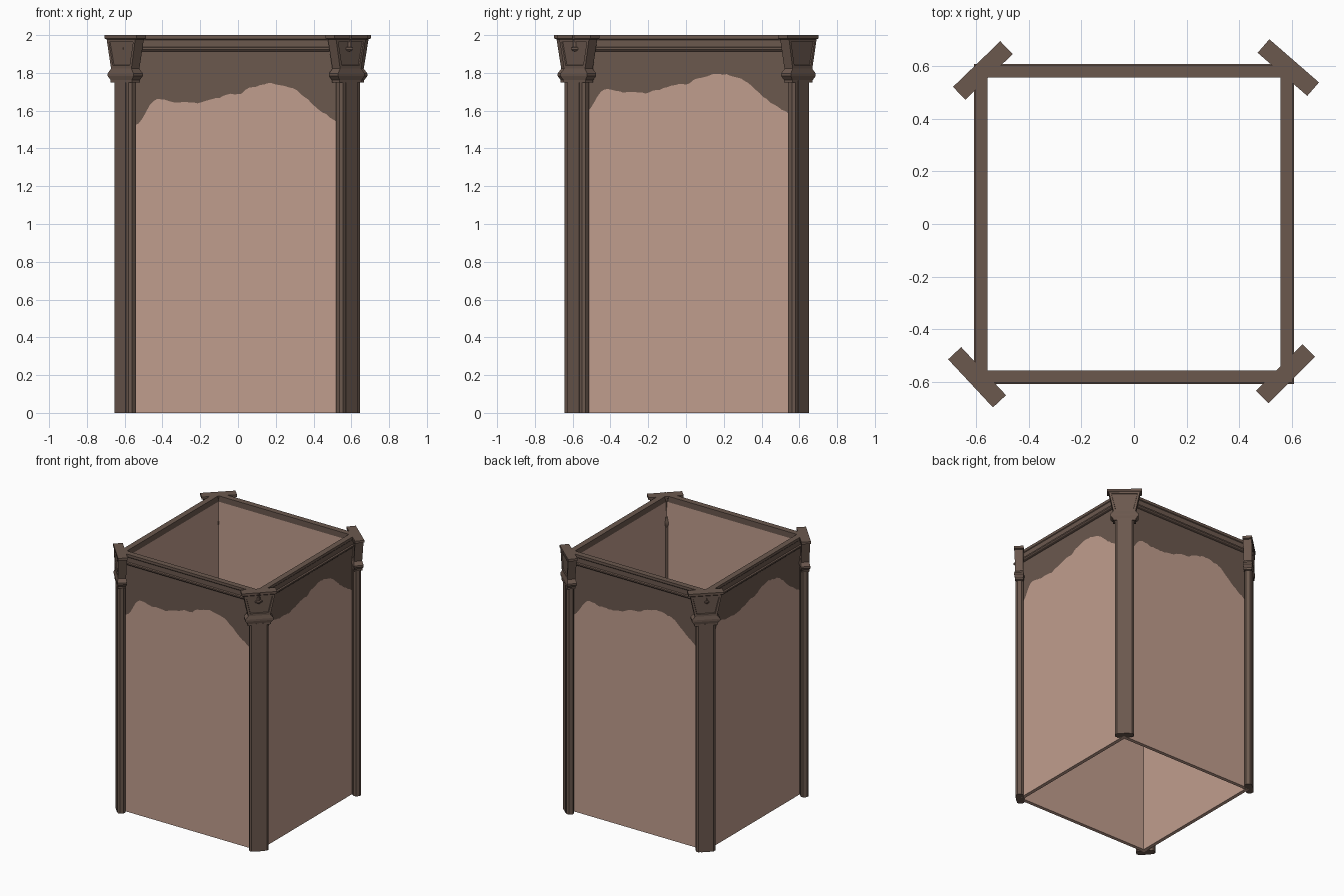
import bpy, bmesh, math, random
from mathutils import Matrix, Vector

if "Cube" in bpy.data.objects:
    bpy.data.objects.remove(bpy.data.objects["Cube"])

random.seed(4)


def material(name, col):
    m = bpy.data.materials.new(name)
    m.diffuse_color = (*col, 1)
    m.use_nodes = True
    m.node_tree.nodes["Principled BSDF"].inputs["Base Color"].default_value = m.diffuse_color
    return m


PINK = material("dusty pink plaster", (0.53, 0.34, 0.27))
BROWN = material("dark brown timber", (0.147, 0.098, 0.076))


def finish(bm, name, mats, matrix=Matrix.Identity(4)):
    me = bpy.data.meshes.new(name)
    bmesh.ops.remove_doubles(bm, verts=bm.verts, dist=1e-5)
    bmesh.ops.recalc_face_normals(bm, faces=bm.faces)
    bm.to_mesh(me)
    bm.free()
    for m in mats:
        me.materials.append(m)
    ob = bpy.data.objects.new(name, me)
    bpy.context.collection.objects.link(ob)
    ob.matrix_world = matrix
    return ob


def loft(bm, rings):
    """Closed loft through rings of points."""
    vs = [[bm.verts.new(p) for p in r] for r in rings]
    n = len(vs[0])
    faces = []
    for a, b in zip(vs, vs[1:]):
        for i in range(n):
            j = (i + 1) % n
            faces.append(bm.faces.new((a[i], a[j], b[j], b[i])))
    bm.faces.new(vs[0][::-1])
    bm.faces.new(vs[-1])
    return faces


def rect(w, d, z):
    return [(-w/2, -d/2, z), (w/2, -d/2, z), (w/2, d/2, z), (-w/2, d/2, z)]


# Ragged lower edge of the dark upper band, seen from outside (u, z)
EDGE = [(-.6, 1.50), (-.53, 1.53), (-.5, 1.57), (-.46, 1.64), (-.42, 1.665), (-.33, 1.645),
        (-.22, 1.64), (-.13, 1.66), (-.04, 1.69), (.01, 1.687), (.06, 1.72), (.17, 1.745),
        (.29, 1.722), (.36, 1.67), (.42, 1.61), (.51, 1.55), (.6, 1.50)]


def edge_z(u):
    for (a, za), (b, zb) in zip(EDGE, EDGE[1:]):
        if a <= u <= b:
            return za + (zb - za) * (u - a) / (b - a)


OUT, INN, TOP = 0.585, 0.558, 1.96


# Walls: pink inside and out, brown above the ragged edge on the outside
def wall(name, angle, lift):
    bm = bmesh.new()
    n = 60
    cols = []
    for i in range(n + 1):
        t = -1 + 2 * i / n
        z = edge_z(t * OUT) + lift + random.uniform(-.004, .004)
        pts = [(t*INN, -INN, TOP), (t*INN, -INN, 0), (t*OUT, -OUT, 0), (t*OUT, -OUT, z), (t*OUT, -OUT, TOP)]
        cols.append([bm.verts.new(p) for p in pts])
    for a, b in zip(cols, cols[1:]):
        for k in range(4):
            f = bm.faces.new((a[k], a[k+1], b[k+1], b[k]))
            f.material_index = 1 if k == 3 else 0
    finish(bm, name, [PINK, BROWN], Matrix.Rotation(angle, 4, 'Z'))


for name, k, lift in (("front_wall", 0, 0), ("right_wall", 1, .053),
                      ("back_wall", 2, 0), ("left_wall", 3, .053)):
    wall(name, k * math.pi / 2, lift)

# Top rail: mitred moulding with a small projecting ledge
PROFILE = [(.5575, 1.955), (.583, 1.955), (.583, 1.912), (.602, 1.917), (.608, 1.924),
           (.608, 1.934), (.598, 1.938), (.598, 1.975), (.602, 1.98), (.602, 2.0), (.5575, 2.0)]
bm = bmesh.new()
corners = [[bm.verts.new((sx * r, sy * r, z)) for r, z in PROFILE]
           for sx, sy in ((-1, -1), (1, -1), (1, 1), (-1, 1))]
for k in range(4):
    a, b = corners[k], corners[(k + 1) % 4]
    for i in range(len(PROFILE)):
        j = (i + 1) % len(PROFILE)
        f = bm.faces.new((a[i], b[i], b[j], a[j]))
# the strip hidden against the wall head keeps the inside pink
    f.material_index = 0
finish(bm, "top_rail", [BROWN])


# Corner posts with capitals, each a flat board set across its corner
def post(name, x, y, angle):
    m = Matrix.Translation((x, y, 0)) @ Matrix.Rotation(math.radians(angle), 4, 'Z')
    # shaft with chamfered edges
    bm = bmesh.new()
    w, d, c = .0675, .027, .013
    sec = [(-w+c, -d), (w-c, -d), (w, -d+c), (w, d-c), (w-c, d), (-w+c, d), (-w, d-c), (-w, -d+c)]
    loft(bm, [[(px, py, z) for px, py in sec] for z in (0, 1.76)])
    # raised face strip
    loft(bm, [rect(.07, .06, z) for z in (0.0, 1.76)])
    finish(bm, name + "_shaft", [BROWN], m)
    # collar, flared block and cap
    bm = bmesh.new()
    faces = loft(bm, [rect(*r) for r in (
        (.165, .058, 1.748), (.165, .058, 1.762), (.20, .068, 1.783), (.20, .068, 1.797),
        (.158, .058, 1.822), (.222, .062, 1.978), (.25, .068, 1.982), (.25, .068, 2.0))])
    # sunken trapezoid panel on both broad sides of the flared block
    bm.normal_update()
    panels = [f for f in faces if abs(f.normal.y) > .9 and 1.85 < f.calc_center_median().z < 1.95]
    bmesh.ops.inset_individual(bm, faces=panels, thickness=.022)
    bmesh.ops.inset_individual(bm, faces=panels, thickness=.003, depth=-.007)
    finish(bm, name + "_capital", [BROWN], m)


post("front_left_post", -.597, -.583, -47)
post("front_right_post", .576, -.57, 45)
post("back_right_post", .587, .595, -41)
post("back_left_post", -.575, .584, 44)
